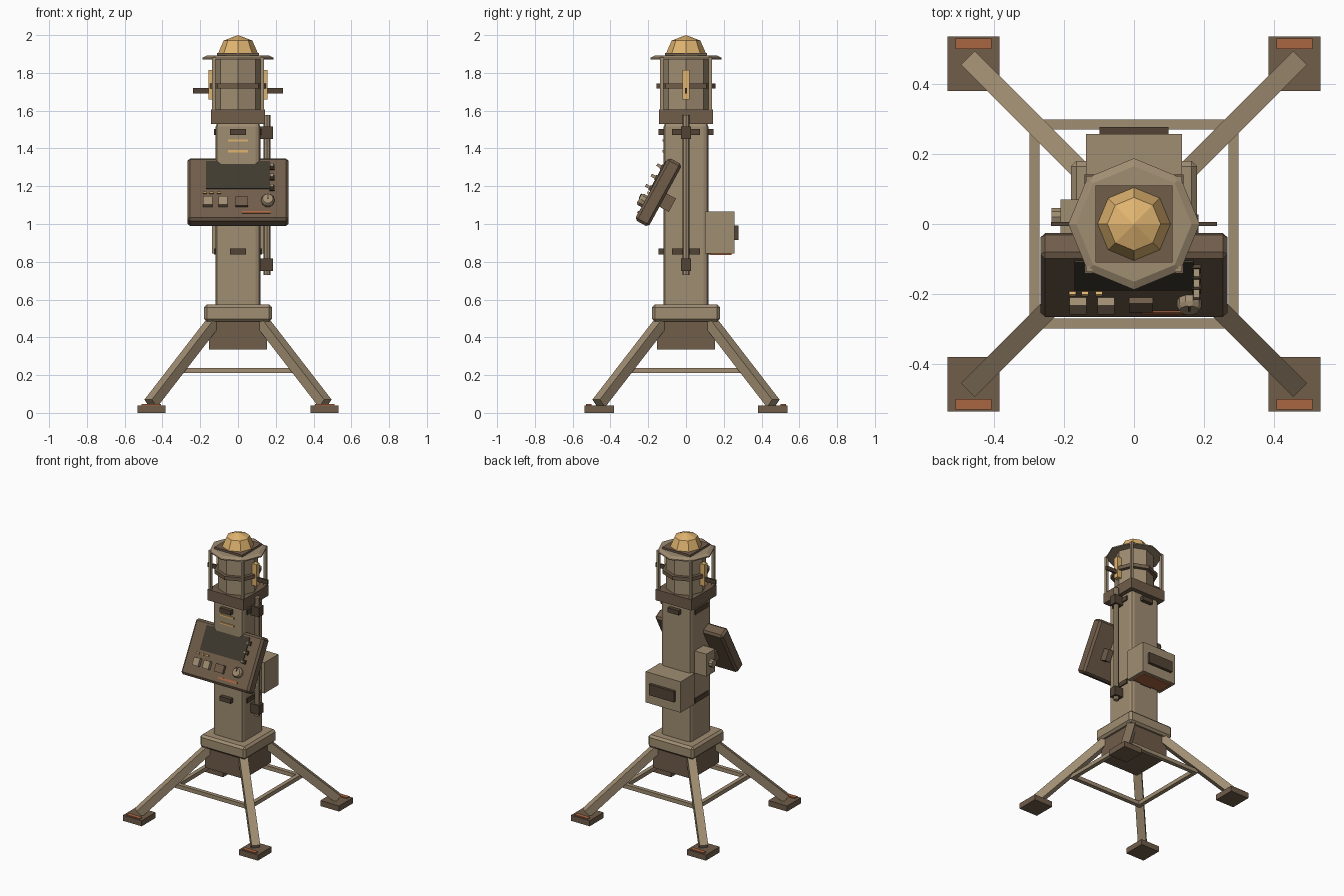
import bpy, bmesh, math
from mathutils import Matrix, Vector

if "Cube" in bpy.data.objects:
    bpy.data.objects.remove(bpy.data.objects["Cube"])


def material(name, r, g, b):
    m = bpy.data.materials.new(name)
    lin = [((c / 255 + 0.055) / 1.055) ** 2.4 for c in (r, g, b)]
    m.diffuse_color = (*lin, 1)
    m.use_nodes = True
    m.node_tree.nodes["Principled BSDF"].inputs["Base Color"].default_value = m.diffuse_color
    return m


TAN = material("tan paint", 160, 141, 114)
BROWN = material("brown metal", 112, 93, 74)
DARK = material("dark brown", 82, 68, 53)
GOLD = material("amber gold", 224, 180, 112)
ORANGE = material("rust orange", 170, 102, 66)
SCREEN = material("dark screen", 64, 58, 47)
I = Matrix.Identity(4)


def finish(name, bm, mat, bevel=0, segments=1):
    if bevel:
        bmesh.ops.bevel(bm, geom=bm.edges[:], offset=bevel, segments=segments,
                        profile=0.5, affect='EDGES')
    bmesh.ops.recalc_face_normals(bm, faces=bm.faces[:])
    mesh = bpy.data.meshes.new(name)
    bm.to_mesh(mesh)
    bm.free()
    mesh.materials.append(mat)
    ob = bpy.data.objects.new(name, mesh)
    bpy.context.collection.objects.link(ob)
    return ob


def box(name, x, y, z, mat, bevel=0, segments=1, frame=I):
    """Box from three (low, high) ranges, placed in an optional frame."""
    bm = bmesh.new()
    lo, hi = Vector((x[0], y[0], z[0])), Vector((x[1], y[1], z[1]))
    bmesh.ops.create_cube(bm, size=1, matrix=Matrix.Translation((lo + hi) / 2)
                          @ Matrix.Diagonal((*(hi - lo), 1)))
    ob = finish(name, bm, mat, bevel, segments)
    ob.data.transform(frame)
    return ob


def lathe(name, rings, mat, sides=8, frame=I):
    """Stack of polygon rings (radius, z), first vertex on the x axis."""
    bm = bmesh.new()
    loops = []
    for r, z in rings:
        n = sides if r else 1
        loops.append([bm.verts.new((r * math.cos(math.tau * i / sides),
                                    r * math.sin(math.tau * i / sides), z)) for i in range(n)])
    for a, b in zip(loops, loops[1:]):
        for i in range(sides):
            j = (i + 1) % sides
            if len(b) == 1:
                bm.faces.new((a[i], a[j], b[0]))
            else:
                bm.faces.new((a[i], a[j], b[j], b[i]))
    for loop in (loops[0], loops[-1]):
        if len(loop) > 1:
            bm.faces.new(loop)
    ob = finish(name, bm, mat)
    ob.data.transform(frame)
    return ob


def beam(name, a, b, width, mat):
    a, b = Vector(a), Vector(b)
    d = b - a
    w = width / 2
    frame = Matrix.Translation(a) @ d.to_track_quat('Z', 'Y').to_matrix().to_4x4()
    return box(name, (-w, w), (-w, w), (0, d.length), mat, frame=frame)


def span(s, a, b):
    return tuple(sorted((s * a, s * b)))


# Splayed legs, feet and foot markers
for sx in (-1, 1):
    for sy in (-1, 1):
        side = ("front_" if sy < 0 else "back_") + ("left" if sx < 0 else "right")
        box(side + "_foot", span(sx, 0.385, 0.533), span(sy, 0.381, 0.537), (0, 0.04), BROWN)
        box(side + "_foot_marker", span(sx, 0.407, 0.51), span(sy, 0.50, 0.53), (0.04, 0.047), ORANGE)
        beam(side + "_leg", (sx * 0.462, sy * 0.462, 0.05), (sx * 0.13, sy * 0.13, 0.48), 0.056, TAN)

# Square brace ring between the legs
for s, n in ((-1, "a"), (1, "b")):
    box("cross_brace_" + n, (-0.299, 0.299), span(s, 0.27, 0.299), (0.21, 0.238), TAN)
    box("side_brace_" + n, span(s, 0.27, 0.299), (-0.27, 0.27), (0.21, 0.238), TAN)

# Base and column
box("base_block", (-0.153, 0.153), (-0.153, 0.153), (0.335, 0.49), BROWN)
box("base_collar", (-0.18, 0.18), (-0.18, 0.18), (0.483, 0.573), TAN, 0.015)
box("column", (-0.118, 0.118), (-0.118, 0.118), (0.545, 1.54), TAN, 0.025, 2)
for z, n in ((0.855, "lower"), (1.487, "upper")):
    zr = (z - 0.016, z + 0.016)
    for s, m in ((-1, "_a"), (1, "_b")):
        box(n + "_strap_lug" + m, (-0.043, 0.043), span(s, 0.11, 0.145), zr, DARK)
        box(n + "_side_strap" + m, span(s, 0.11, 0.127), (-0.075, 0.075), zr, DARK)
for z in (1.385, 1.442):
    box("column_stripe", (-0.053, 0.053), (-0.125, -0.117), (z - 0.006, z + 0.006), GOLD)

# Side rail with clamps
lathe("side_rail", [(0.018, 0.73), (0.018, 1.577)], TAN, 8, Matrix.Translation((0.153, 0, 0)))
for z in (0.785, 1.483):
    box("rail_clamp", (0.115, 0.184), (-0.027, 0.027), (z - 0.033, z + 0.033), DARK)

# Rear equipment box
box("rear_box", (-0.138, 0.138), (0.10, 0.258), (0.845, 1.065), TAN)
box("rear_box_hatch", (-0.098, 0.098), (0.25, 0.278), (0.915, 0.992), DARK)
box("rear_box_underplate", (-0.115, 0.115), (0.13, 0.24), (0.837, 0.846), ORANGE)

# Left junction box with knob
box("left_box", (-0.21, -0.11), (-0.03, 0.07), (1.05, 1.21), TAN)
lathe("left_box_knob", [(0.027, 0), (0.027, 0.027)], TAN, 10,
      Matrix.Translation((-0.209, 0.02, 1.13)) @ Matrix.Rotation(-math.pi / 2, 4, 'Y'))

# Tilted console: local axes are x, up the face, out of the face
CON = Matrix.Translation((0, -0.146, 1.168)) @ Matrix.Rotation(math.radians(61.4), 4, 'X')
F = 0.0415
box("console", (-0.268, 0.268), (-0.188, 0.188), (-F, F), BROWN, 0.014, 1, CON)
box("console_screen", (-0.17, 0.17), (-0.004, 0.163), (F, F + 0.006), SCREEN, frame=CON)
for x in (-0.176, -0.14, -0.1):
    box("indicator_light", (x - 0.01, x + 0.01), (-0.034, -0.022), (F, F + 0.01), GOLD, frame=CON)
for x in (-0.16, -0.08):
    box("console_button", (x - 0.024, x + 0.024), (-0.112, -0.058), (F, F + 0.026), TAN, frame=CON)
box("wide_button", (-0.014, 0.054), (-0.112, -0.058), (F, F + 0.02), BROWN, frame=CON)
lathe("console_dial", [(0.035, 0), (0.035, 0.02), (0.028, 0.032)], TAN, 10,
      CON @ Matrix.Translation((0.158, -0.077, F)))
box("dial_pointer", (0.155, 0.161), (-0.077, -0.05), (F + 0.03, F + 0.036), DARK, frame=CON)
box("console_stripe", (0.022, 0.172), (-0.151, -0.138), (F, F + 0.006), ORANGE, frame=CON)
for v in (0.125, 0.062, 0.0):
    box("switch_base", (0.166, 0.192), (v - 0.014, v + 0.014), (F, F + 0.012), DARK, frame=CON)
    box("switch_lever", (0.17, 0.188), (v - 0.008, v + 0.008), (F, F + 0.036), TAN, frame=CON)
for s in (-1, 1):
    box("console_bracket", span(s, 0.13, 0.17), (-0.065, 0.015), (-0.098, -F + 0.005), BROWN, frame=CON)

# Head: neck, octagonal drum, band and roof
box("neck_collar", (-0.142, 0.142), (-0.142, 0.142), (1.53, 1.607), BROWN)
lathe("head_drum", [(0.13, 1.6), (0.13, 1.88)], TAN)
lathe("head_band", [(0.155, 1.717), (0.155, 1.743)], BROWN)
lathe("head_roof", [(0.188, 1.872), (0.188, 1.88), (0.165, 1.892)], TAN)
box("roof_plate", (-0.11, 0.11), (-0.11, 0.11), (1.888, 1.906), BROWN)
lathe("lamp_dome", [(0.107, 1.9), (0.076, 1.971), (0, 2.0)], GOLD)

# Cage rods around the drum
for sx in (-1, 1):
    for sy in (-1, 1):
        box("cage_rod", span(sx, 0.119, 0.137), span(sy, 0.12, 0.138), (1.6, 1.885), TAN)
    box("side_fin", span(sx, 0.12, 0.238), (-0.006, 0.006), (1.69, 1.72), DARK)
    box("side_lamp_strip", span(sx, 0.12, 0.157), (-0.018, 0.018), (1.66, 1.815), GOLD)
